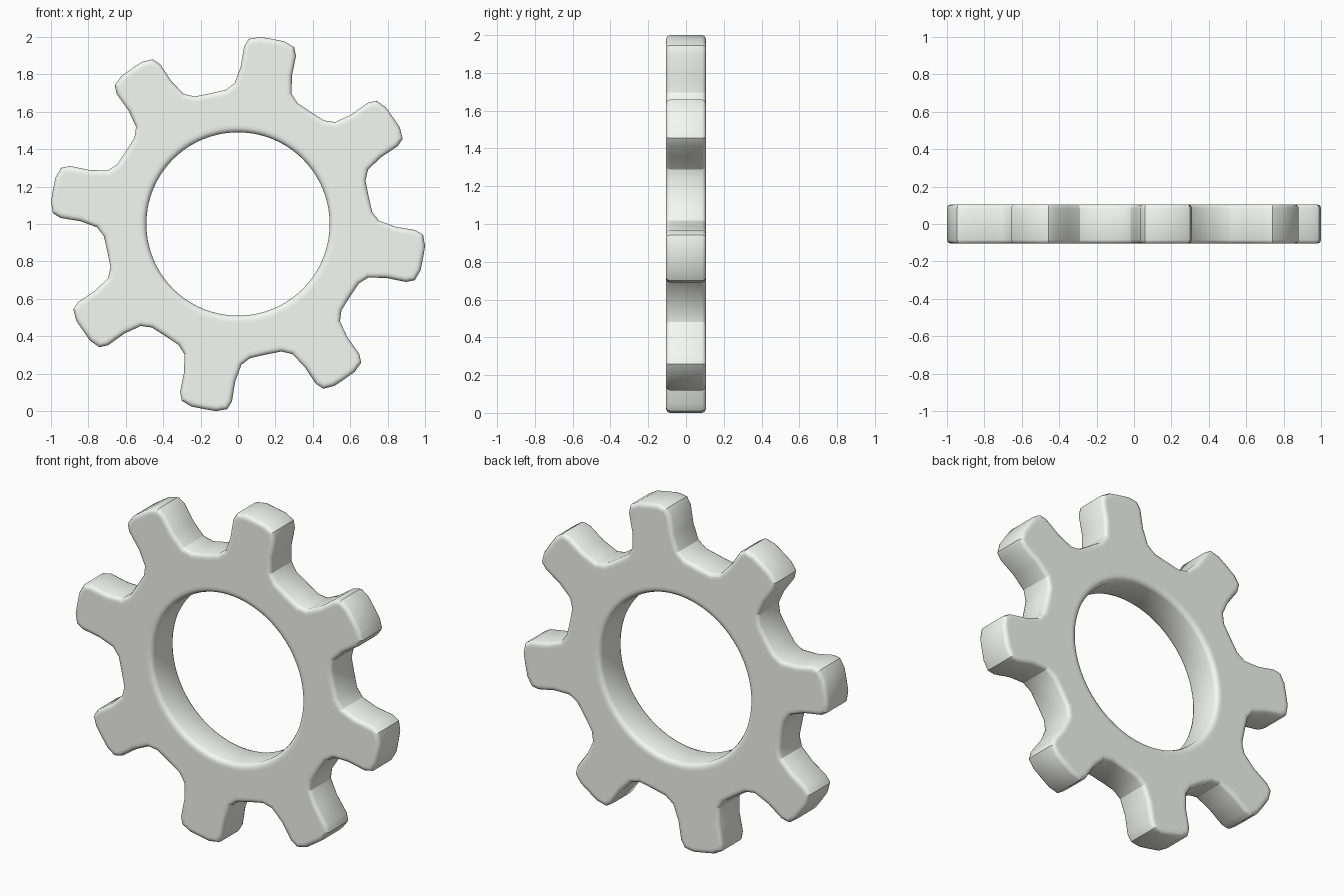
import bpy, bmesh
from math import atan2, cos, sin, hypot, radians, pi
from mathutils import Vector

if "Cube" in bpy.data.objects:
    bpy.data.objects.remove(bpy.data.objects["Cube"])

TEETH = 8
HALF_DEPTH = 0.105
HOLE_R = 0.49
PHASE = radians(79.5)

# Half of one tooth: (distance along tooth axis, distance to the side)
half = [(1.005, 0.066), (0.984, 0.123), (0.94, 0.141),
        (0.83, 0.139), (0.737, 0.155), (0.693, 0.195)]
valley = (0.714 * cos(pi / TEETH), 0.714 * sin(pi / TEETH))
tooth = [(u, -v) for u, v in reversed(half)] + [(1.006, 0)] + half + [valley]
creases = {1, 4, 8, 11}          # tooth points with a crisp edge across the rim

# Outer outline, and an evenly spaced hole outline with the same point count
outer = []
for k in range(TEETH):
    for u, v in tooth:
        a = atan2(v, u) + PHASE + k * 2 * pi / TEETH
        r = hypot(u, v)
        outer.append(Vector((r * cos(a), r * sin(a))))
n = len(outer)
start = atan2(outer[0].y, outer[0].x)


def inset(dist):
    """Outer outline moved inward by dist."""
    pts = []
    for i, p in enumerate(outer):
        d = (p - outer[i - 1]).normalized() + (outer[(i + 1) % n] - p).normalized()
        d.normalize()
        pts.append(p + Vector((-d.y, d.x)) * dist)
    return pts


def hole(grow):
    """Hole outline widened by grow."""
    r = HOLE_R + grow
    return [Vector((r * cos(start + i * 2 * pi / n), r * sin(start + i * 2 * pi / n)))
            for i in range(n)]


# Rounded edge profile: (inward from wall, down from face)
edge = [(0, 0.02), (0.006, 0.006), (0.02, 0), (0.034, 0)]
D = HALF_DEPTH
rings = [(inset(o), -D + h) for o, h in reversed(edge)]
rings += [(inset(o), D - h) for o, h in edge]
rings += [(hole(o * 1.2), D - h * 1.2) for o, h in reversed(edge)]
rings += [(hole(o * 1.2), -D + h * 1.2) for o, h in edge]

# Gear body: rings joined into rim, back, bore and front
bm = bmesh.new()
loops = [[bm.verts.new((p.x, y, p.y + 1.0)) for p in ring] for ring, y in rings]
for s, a in enumerate(loops):
    b = loops[(s + 1) % len(loops)]
    for i in range(n):
        j = (i + 1) % n
        bm.faces.new((a[i], a[j], b[j], b[i])).smooth = True
for s in range(1, 6):
    for i in range(n):
        if i % len(tooth) in creases:
            bm.edges.get((loops[s][i], loops[s + 1][i])).smooth = False
bmesh.ops.recalc_face_normals(bm, faces=bm.faces)
mesh = bpy.data.meshes.new("gear")
bm.to_mesh(mesh)
bm.free()

# Pale metal colour
mat = bpy.data.materials.new("pale_grey")
mat.diffuse_color = (0.92, 0.94, 0.89, 1)
mat.use_nodes = True
mat.node_tree.nodes["Principled BSDF"].inputs["Base Color"].default_value = mat.diffuse_color
mesh.materials.append(mat)
gear = bpy.data.objects.new("gear", mesh)
bpy.context.collection.objects.link(gear)
